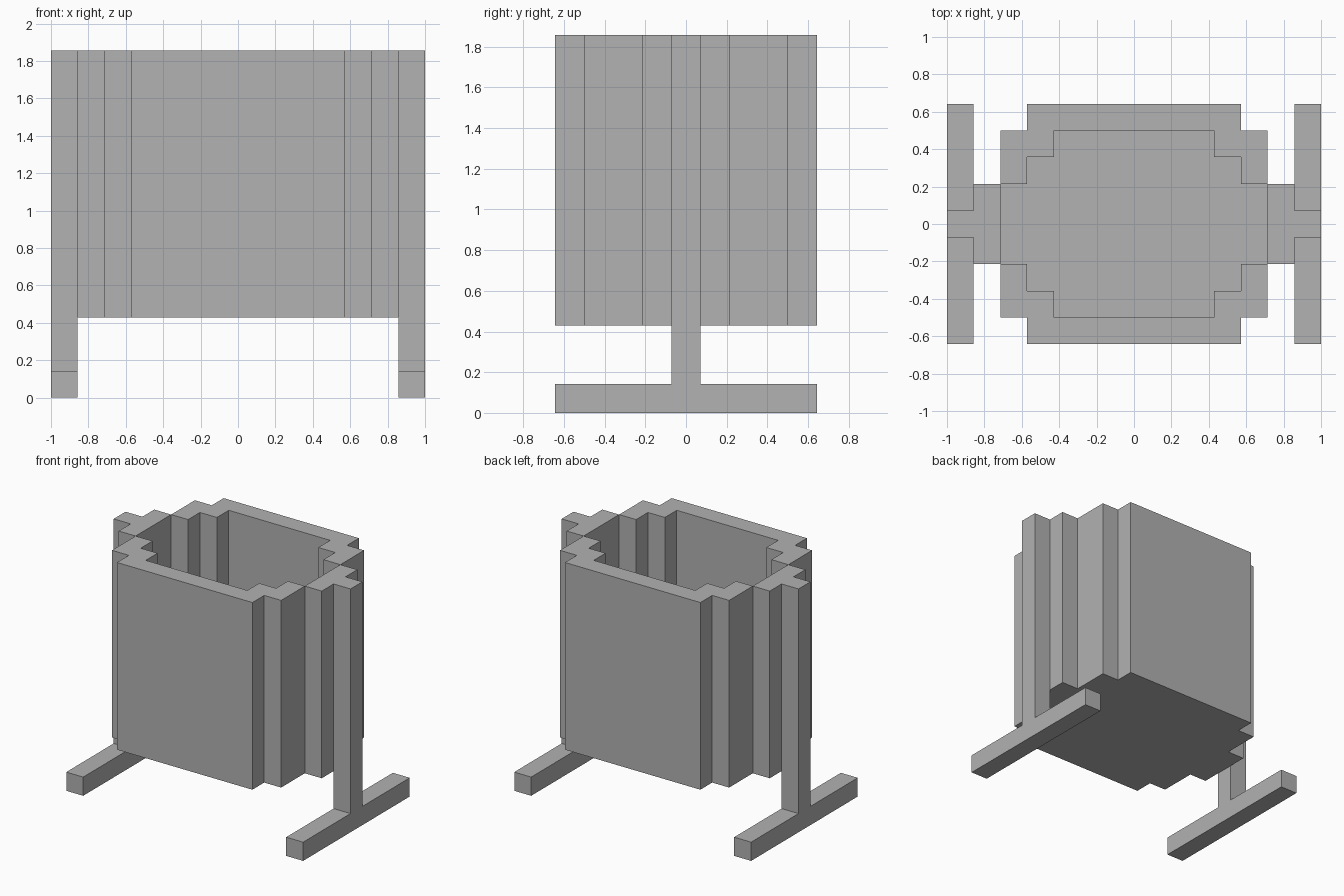
import bpy
import bmesh

cube = bpy.data.objects.get("Cube")
if cube:
    bpy.data.objects.remove(cube, do_unlink=True)

U = 1 / 7  # block size

grey = bpy.data.materials.new("plain_grey")
grey.use_nodes = True
colour = (0.445, 0.445, 0.445, 1)
grey.diffuse_color = colour
grey.node_tree.nodes["Principled BSDF"].inputs["Base Color"].default_value = colour


def finish(name, bm):
    mesh = bpy.data.meshes.new(name)
    bm.to_mesh(mesh)
    bm.free()
    mesh.materials.append(grey)
    obj = bpy.data.objects.new(name, mesh)
    bpy.context.collection.objects.link(obj)
    return obj


def box(name, low, high):
    bm = bmesh.new()
    bmesh.ops.create_cube(bm, size=1)
    for v in bm.verts:
        for i in range(3):
            v.co[i] = U * (high[i] if v.co[i] > 0 else low[i])
    return finish(name, bm)


def outline(quarter):
    """Mirror a quarter outline into a full counter-clockwise loop."""
    back = quarter[::-1]
    return (quarter + [(-x, y) for x, y in back]
            + [(-x, -y) for x, y in quarter] + [(x, -y) for x, y in back])


# Stepped open bin: outer wall, rim, inner wall, floor
outer = outline([(6, 1.5), (5, 1.5), (5, 3.5), (4, 3.5), (4, 4.5)])
inner = outline([(5, 1.5), (4, 1.5), (4, 2.5), (3, 2.5), (3, 3.5)])
bm = bmesh.new()
rings = [[bm.verts.new((x * U, y * U, z * U)) for x, y in loop]
         for loop, z in ((outer, 3), (outer, 13), (inner, 13), (inner, 4))]
for a, b in zip(rings, rings[1:]):
    for i in range(len(a)):
        j = (i + 1) % len(a)
        face = bm.faces.new((a[i], a[j], b[j], b[i]))
        face.normal_update()
        if face.calc_area() < 1e-6:
            bm.faces.remove(face)
bm.faces.new(rings[0][::-1])
bm.faces.new(rings[-1])
finish("bin", bm)

# Side posts and the long feet beneath them
for side, x in (("right", -7), ("left", 6)):
    box(side + "_post", (x, -0.5, 1), (x + 1, 0.5, 13))
    box(side + "_foot", (x, -4.5, 0), (x + 1, 4.5, 1))
